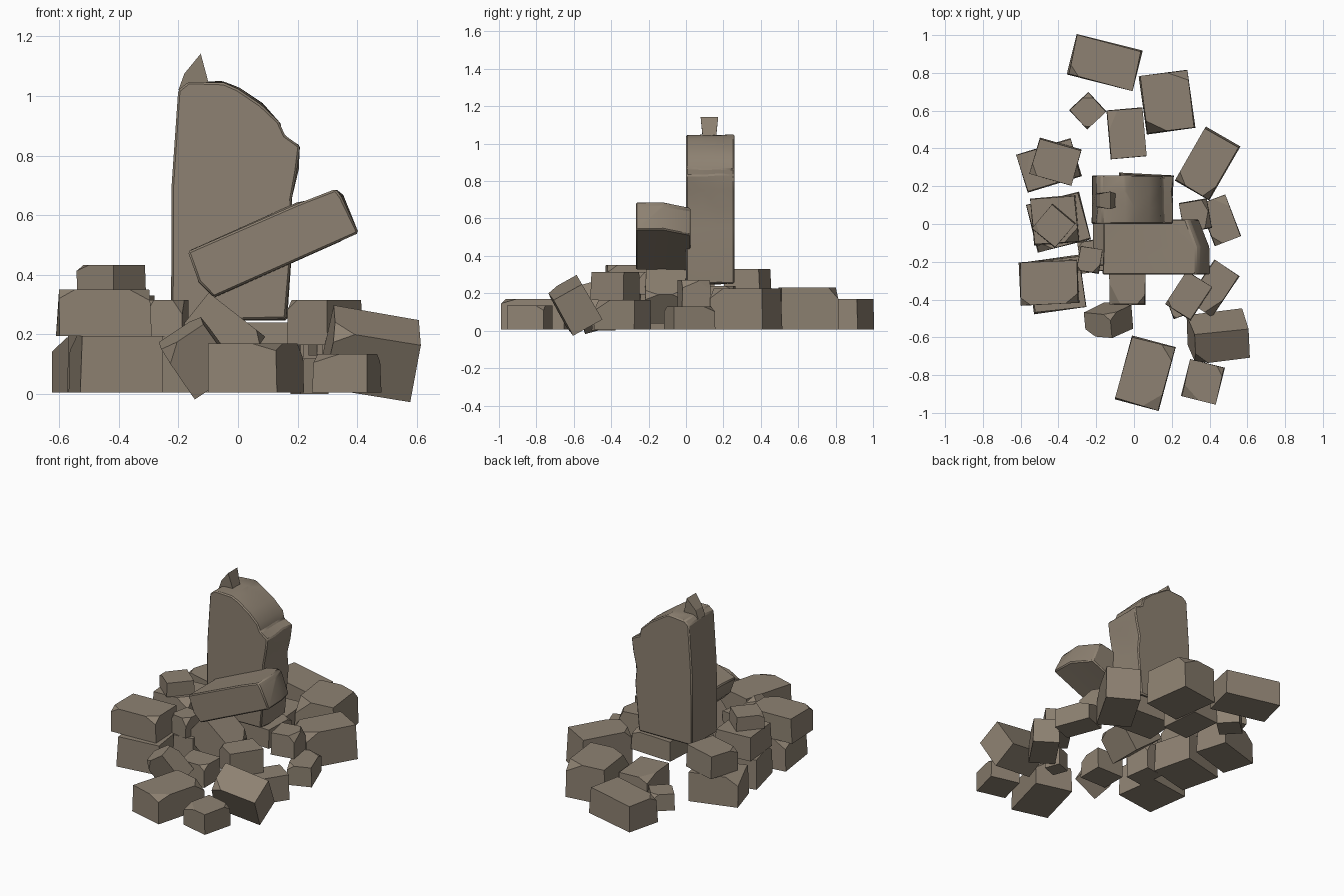
import bpy, bmesh, math, random
from mathutils import Vector, Matrix

if "Cube" in bpy.data.objects:
    bpy.data.objects.remove(bpy.data.objects["Cube"])

random.seed(4)
stone = bpy.data.materials.new("weathered stone")
stone.diffuse_color = (0.27, 0.222, 0.168, 1)
stone.use_nodes = True
stone.node_tree.nodes["Principled BSDF"].inputs["Base Color"].default_value = stone.diffuse_color


def finish(name, bm, bevel=0.0):
    bmesh.ops.recalc_face_normals(bm, faces=bm.faces[:])
    me = bpy.data.meshes.new(name)
    bm.to_mesh(me)
    bm.free()
    me.materials.append(stone)
    ob = bpy.data.objects.new(name, me)
    bpy.context.collection.objects.link(ob)
    if bevel:
        mod = ob.modifiers.new("worn edges", 'BEVEL')
        mod.width, mod.segments, mod.limit_method = bevel, 1, 'ANGLE'
        bpy.context.view_layer.objects.active = ob
        ob.select_set(True)
        bpy.ops.object.shade_smooth_by_angle(angle=math.radians(32))
        ob.select_set(False)
    return ob


def block(name, x, y, w, d, turn, z0, h, tilt_x=0, tilt_y=0):
    """Box turned about z, tilted, with one or two corners sliced off."""
    bm = bmesh.new()
    bmesh.ops.create_cube(bm, size=1)
    for v in bm.verts:
        if v.co.z > 0:                       # slightly uneven top
            v.co.x *= random.uniform(0.93, 1.02)
            v.co.y *= random.uniform(0.93, 1.02)
    corners = [(sx, sy) for sx in (-1, 1) for sy in (-1, 1)]
    for sx, sy in random.sample(corners, random.choice((1, 2))):
        n = Vector((sx * random.uniform(0.3, 1.1), sy * random.uniform(0.3, 1.1), random.uniform(0.5, 1)))
        p = Vector((sx, sy, 1)) * random.uniform(0.38, 0.44)
        geom = bm.verts[:] + bm.edges[:] + bm.faces[:]
        cut = bmesh.ops.bisect_plane(bm, geom=geom, plane_co=p, plane_no=n, clear_outer=True)
        rim = [e for e in cut['geom_cut'] if isinstance(e, bmesh.types.BMEdge)]
        bmesh.ops.holes_fill(bm, edges=rim)
    m = (Matrix.Translation((x, y, z0 + h / 2))
         @ Matrix.Rotation(math.radians(tilt_y), 4, 'Y')
         @ Matrix.Rotation(math.radians(tilt_x), 4, 'X')
         @ Matrix.Rotation(math.radians(turn), 4, 'Z')
         @ Matrix.Diagonal((w, d, h, 1)))
    bm.transform(m)
    return finish("rubble_" + name, bm)


def prism(name, profile, y0, y1, wobble=0.0, bevel=0.0, steps=1):
    """Front outline extruded along y, with slightly uneven edges."""
    bm = bmesh.new()
    rings = []
    for s in range(steps + 1):
        y = y0 + (y1 - y0) * s / steps
        rings.append([bm.verts.new((x + random.uniform(-wobble, wobble), y,
                                    z + random.uniform(-wobble, wobble))) for x, z in profile])
    bm.faces.new(rings[0])
    bm.faces.new(rings[-1])
    n = len(profile)
    for a, b in zip(rings, rings[1:]):
        for i in range(n):
            bm.faces.new((a[i], a[(i + 1) % n], b[(i + 1) % n], b[i]))
    return finish(name, bm, bevel)


# Broken standing slab
prism("standing_slab",
      [(-0.222, 0.25), (-0.222, 0.7), (-0.197, 1.02), (-0.17, 1.045), (-0.05, 1.047),
       (0.0, 1.025), (0.08, 0.975), (0.14, 0.91), (0.155, 0.865), (0.205, 0.835), (0.2, 0.75),
       (0.178, 0.65), (0.182, 0.55), (0.16, 0.25)],
      0.0, 0.258, 0.005, 0.007, 3)

# Pointed chip on top of the slab, flaring at its tip
chip = prism("top_chip", [(-0.2, 1.02), (-0.18, 1.075), (-0.125, 1.142), (-0.095, 1.03)], 0.09, 0.16)
for v in chip.data.vertices:
    if v.co.z > 1.1:
        v.co.y += 0.012 if v.co.y > 0.125 else -0.012

# Fallen slab leaning on the front
beam = prism("leaning_slab",
             [(-0.165, 0.48), (0.2, 0.64), (0.33, 0.685), (0.35, 0.665), (0.402, 0.54),
              (-0.085, 0.325), (-0.135, 0.375)], -0.268, 0.025, 0.004, 0.007, 2)
for v in beam.data.vertices:          # broken right end is shorter at the back
    if v.co.x > 0.3 and v.co.y > 0:
        v.co.x -= 0.06
        v.co.z -= 0.025

# Ring of rubble on the ground: x, y, width, depth, turn, height
ground = {
    "back_left": (-0.155, 0.855, 0.36, 0.22, -14, 0.17),
    "back_right": (0.175, 0.645, 0.26, 0.31, 8, 0.23),
    "back_small": (-0.245, 0.6, 0.14, 0.14, 43, 0.11),
    "back_middle": (-0.04, 0.48, 0.19, 0.26, 5, 0.15),
    "right_back": (0.39, 0.32, 0.21, 0.33, -30, 0.225),
    "right_middle": (0.455, 0.02, 0.15, 0.235, 21, 0.13),
    "right_front": (0.42, -0.34, 0.16, 0.26, -34, 0.165),
    "front_corner": (0.365, -0.835, 0.19, 0.2, -14, 0.135),
    "front_middle": (0.06, -0.79, 0.24, 0.35, -15, 0.17),
    "front_inner": (-0.035, -0.345, 0.19, 0.165, 0, 0.14),
    "left_front": (-0.41, -0.32, 0.28, 0.28, 8, 0.195),
    "left_middle": (-0.4, 0.01, 0.29, 0.26, 14, 0.195),
    "left_back": (-0.45, 0.31, 0.3, 0.21, 17, 0.19),
    "left_inner": (-0.225, -0.17, 0.13, 0.17, 8, 0.195),
}
for name, (x, y, w, d, turn, h) in ground.items():
    block(name, x, y, w, d, turn, 0.006, h - 0.006)

# Stones resting on a ground stone: that stone's name, then offset, size, turn and height
stacked = [
    ("left_front", -0.04, 0.01, 0.31, 0.23, 3, 0.155),
    ("left_middle", -0.02, 0.01, 0.24, 0.25, 5, 0.15),
    ("left_back", 0.035, 0.02, 0.23, 0.2, -16, 0.14),
    ("left_inner", -0.01, -0.02, 0.12, 0.13, -10, 0.12),
    ("right_middle", -0.13, 0.025, 0.15, 0.16, 10, 0.14),
    ("right_front", -0.13, -0.04, 0.16, 0.21, -33, 0.15),
]
for under, dx, dy, w, d, turn, h in stacked:
    x, y, z = (ground[under][i] for i in (0, 1, 5))
    block(under + "_upper", x + dx, y + dy, w, d, turn, z, h)

# Left peak, tilted stones and the pieces carrying the slab
block("left_peak", -0.425, -0.01, 0.17, 0.16, 50, 0.345, 0.088)
block("front_right", 0.45, -0.595, 0.3, 0.18, 8, 0.025, 0.22, 28, 13)
block("front_tilted", -0.135, -0.51, 0.17, 0.13, -5, 0.025, 0.2, 15, -35)
block("sloped_support", -0.06, -0.11, 0.25, 0.22, 0, 0.095, 0.19, 0, 38)
block("slab_base", 0.06, 0.15, 0.29, 0.23, -3, 0.12, 0.12)
# One low fragment touches the ground under the leaning slab
block("ground_fragment", 0.24, -0.44, 0.1, 0.1, 20, 0.0, 0.12)
